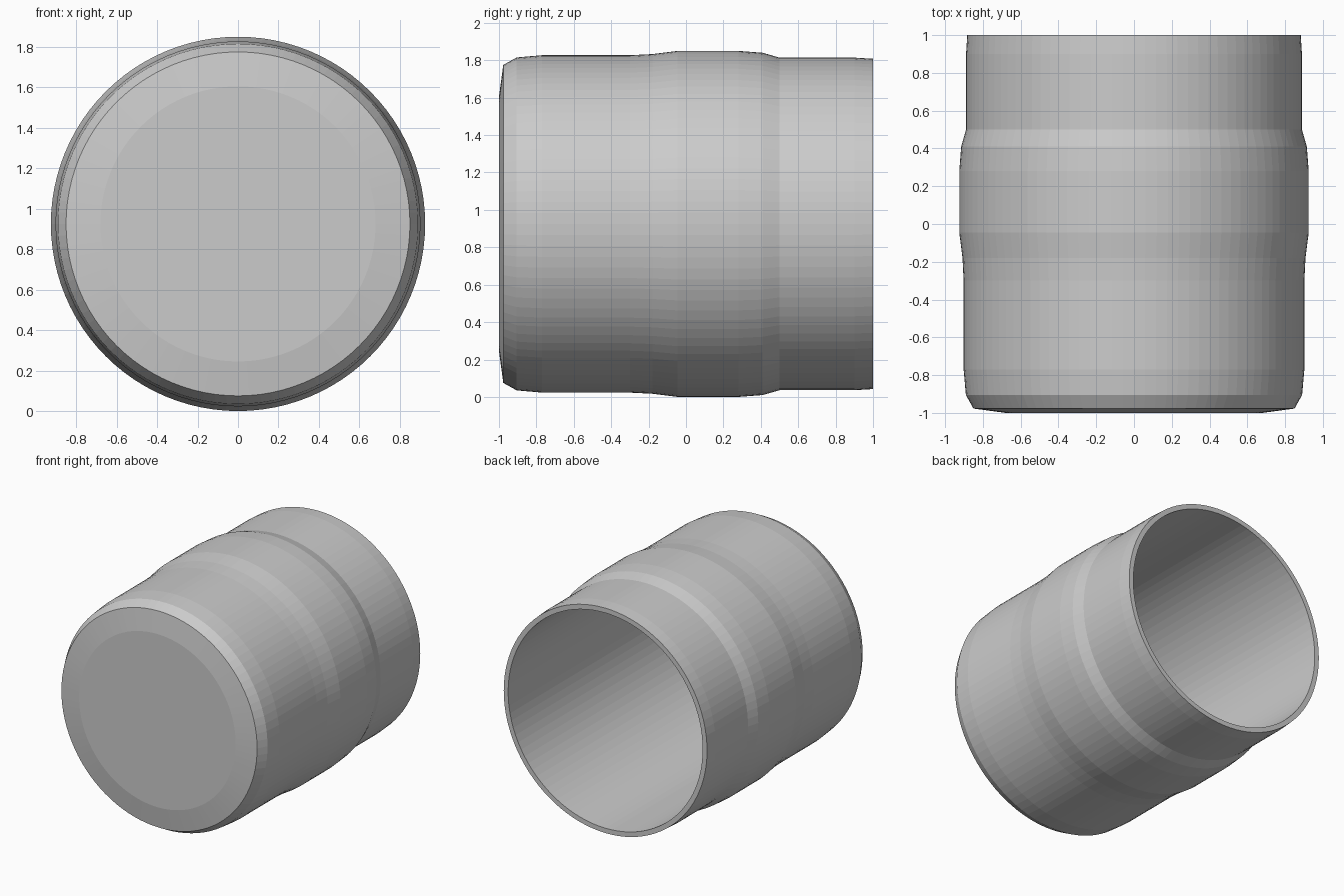
import bpy
import bmesh
from math import cos, sin, tau

cube = bpy.data.objects.get("Cube")
if cube:
    bpy.data.objects.remove(cube, do_unlink=True)

SIDES = 96
AXIS_HEIGHT = 0.925

grey = bpy.data.materials.new("plain_grey")
grey.use_nodes = True
colour = (0.6, 0.6, 0.6, 1)
grey.diffuse_color = colour
grey.node_tree.nodes["Principled BSDF"].inputs["Base Color"].default_value = colour


def revolve(name, profile, material):
    """Spin (y, radius) points round the lengthwise axis, capping both ends."""
    bm = bmesh.new()
    rings = []
    for y, r in profile:
        angles = [tau * i / SIDES for i in range(SIDES)]
        rings.append([bm.verts.new((r * cos(a), y, r * sin(a))) for a in angles])
    for low, high in zip(rings, rings[1:]):
        for i in range(SIDES):
            j = (i + 1) % SIDES
            bm.faces.new((low[i], low[j], high[j], high[i]))
    bm.faces.new(rings[0])
    bm.faces.new(rings[-1])
    bmesh.ops.recalc_face_normals(bm, faces=bm.faces)
    mesh = bpy.data.meshes.new(name)
    bm.to_mesh(mesh)
    bm.free()
    mesh.materials.append(material)
    obj = bpy.data.objects.new(name, mesh)
    bpy.context.collection.objects.link(obj)
    obj.location.z = AXIS_HEIGHT
    return obj


# Closed front end, bulging middle band and narrower collar
outer = [(-1, 0.68), (-0.977, 0.85), (-0.905, 0.89), (-0.77, 0.902),
         (-0.3, 0.902), (-0.18, 0.908), (-0.045, 0.925), (0.28, 0.925),
         (0.41, 0.915), (0.5, 0.889), (0.9, 0.889), (1, 0.883)]
# Straight bore with a bevelled floor
inner = [(1, 0.845), (-0.88, 0.845), (-0.93, 0.81)]

revolve("hollow_cap", outer + inner, grey)
